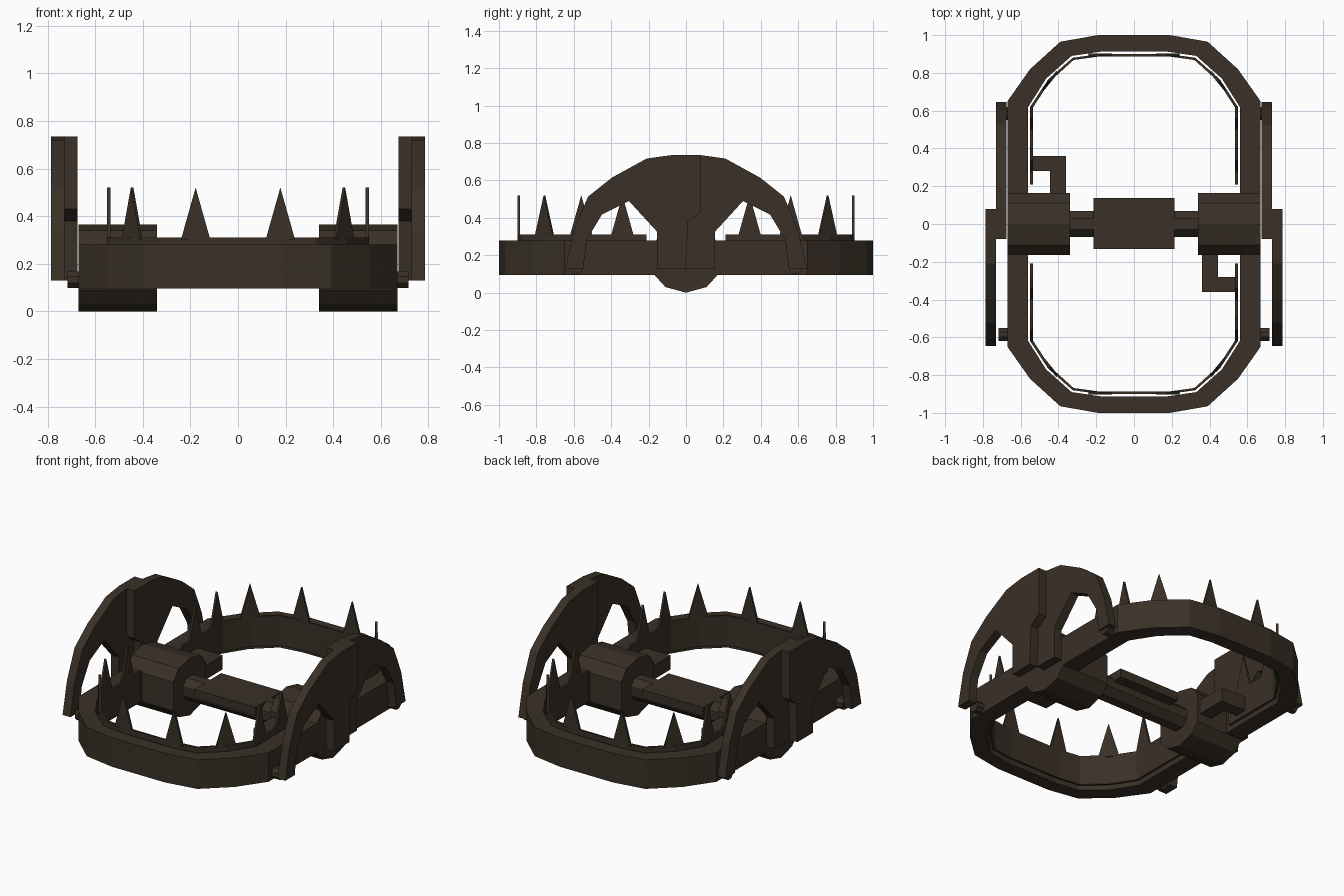
import bpy, bmesh, math
from mathutils import Vector

if "Cube" in bpy.data.objects:
    bpy.data.objects.remove(bpy.data.objects["Cube"])

iron = bpy.data.materials.new("dark brown iron")
iron.diffuse_color = (0.042, 0.030, 0.020, 1)
iron.use_nodes = True
iron.node_tree.nodes["Principled BSDF"].inputs["Base Color"].default_value = iron.diffuse_color


def finish(name, bm):
    bmesh.ops.recalc_face_normals(bm, faces=bm.faces[:])
    me = bpy.data.meshes.new(name)
    bm.to_mesh(me)
    bm.free()
    me.materials.append(iron)
    ob = bpy.data.objects.new(name, me)
    bpy.context.collection.objects.link(ob)
    return ob


def prism(name, pts, axis, a, b):
    """Extrude a 2D outline: axis 'x' takes (y, z) points, axis 'z' takes (x, y)."""
    bm = bmesh.new()
    put = (lambda p, h: (h, p[0], p[1])) if axis == 'x' else (lambda p, h: (p[0], p[1], h))
    lo = [bm.verts.new(put(p, a)) for p in pts]
    hi = [bm.verts.new(put(p, b)) for p in pts]
    n = len(pts)
    bm.faces.new(lo)
    bm.faces.new(hi)
    for i in range(n):
        j = (i + 1) % n
        bm.faces.new((lo[i], lo[j], hi[j], hi[i]))
    return finish(name, bm)


def band(name, outer, inner, z0, z1, closed):
    """Wall between two plan outlines."""
    bm = bmesh.new()
    rows = [[bm.verts.new((p[0], p[1], z)) for p in line]
            for line, z in ((outer, z0), (outer, z1), (inner, z1), (inner, z0))]
    n = len(outer)
    for i in range(n if closed else n - 1):
        j = (i + 1) % n
        for k in range(4):
            r, s = rows[k], rows[(k + 1) % 4]
            bm.faces.new((r[i], r[j], s[j], s[i]))
    if not closed:
        for i in (0, n - 1):
            bm.faces.new([r[i] for r in rows])
    return finish(name, bm)


def box(name, x0, x1, y0, y1, z0, z1):
    return prism(name, [(x0, y0), (x1, y0), (x1, y1), (x0, y1)], 'z', z0, z1)


def half(q):
    """Mirror a quarter outline in x to make a U shape."""
    return q + [(-x, y) for x, y in reversed(q)]


def ring(q):
    h = half(q)
    return h + [(-x, -y) for x, y in h]


def octagon(r, cy, cz):
    return [(cy + r * math.cos(math.pi / 8 + i * math.pi / 4) / math.cos(math.pi / 8),
             cz + r * math.sin(math.pi / 8 + i * math.pi / 4) / math.cos(math.pi / 8)) for i in range(8)]


# base frame
band("base_frame", ring([(.67, .65), (.55, .82), (.39, .965), (.19, 1.0)]),
     ring([(.56, .62), (.465, .77), (.33, .89), (.18, .912)]), .095, .28, True)

# thin jaw strips with teeth
outer = half([(.55, .21), (.55, .62), (.455, .765), (.325, .88), (.18, .90)])
inner = half([(.536, .21), (.536, .615), (.445, .755), (.32, .868), (.178, .888)])
teeth = [(.543, .34, 90), (.543, .56, 90), (.445, .757, 129), (.178, .895, 180)]
for s, side in ((1, "back"), (-1, "front")):
    band(side + "_jaw", [(x, s * y) for x, y in outer], [(x, s * y) for x, y in inner], .12, .31, False)
    bm = bmesh.new()
    for m in (1, -1):
        for x, y, a in teeth:
            d = Vector((m * math.cos(math.radians(a)), s * math.sin(math.radians(a)), 0))
            n = Vector((-d.y, d.x, 0)) * .007
            c = Vector((m * x, s * y, 0))
            tri = [c - d * .062 + Vector((0, 0, .30)), c + d * .062 + Vector((0, 0, .30)), c + Vector((0, 0, .52))]
            f = [bm.verts.new(p + n) for p in tri]
            b = [bm.verts.new(p - n) for p in tri]
            bm.faces.new(f)
            bm.faces.new(b)
            for i in range(3):
                j = (i + 1) % 3
                bm.faces.new((f[i], f[j], b[j], b[i]))
    finish(side + "_teeth", bm)

# spring arms, hinge blocks and pins on each side
block = [(0, 0), (.11, .03), (.165, .09), (.165, .275), (.11, .34), (0, .365),
         (-.11, .34), (-.165, .275), (-.165, .09), (-.11, .03)]
arm = [(0, .13), (.01, .38), (.08, .43), (.08, .735), (-.08, .735), (-.21, .717), (-.396, .615),
       (-.524, .513), (-.60, .335), (-.645, .13), (-.55, .13), (-.53, .283), (-.45, .417),
       (-.305, .49), (-.155, .326), (-.155, .13)]
for m, side in ((1, "right"), (-1, "left")):
    prism(side + "_hinge_block", block, 'x', m * .34, m * .67)
    prism(side + "_outer_spring", arm, 'x', m * .73, m * .785)
    prism(side + "_inner_spring", [(-y, z) for y, z in arm], 'x', m * .675, m * .73)
    for s, end in ((1, "back"), (-1, "front")):
        prism(f"{side}_{end}_pin", octagon(.034, s * .585, .133), 'x', m * .64, m * .717)

# trigger rod and pan
prism("trigger_rod", octagon(.07, 0, .18), 'x', -.36, .36)
box("trigger_pan", -.215, .215, -.133, .137, .195, .25)

# L shaped catches, one turned half a circle from the other
catch = [(-.36, .15), (-.36, .36), (-.545, .36), (-.545, .28), (-.445, .28), (-.445, .15)]
prism("back_catch", catch, 'z', .15, .24)
prism("front_catch", [(-x, -y) for x, y in catch], 'z', .15, .24)
